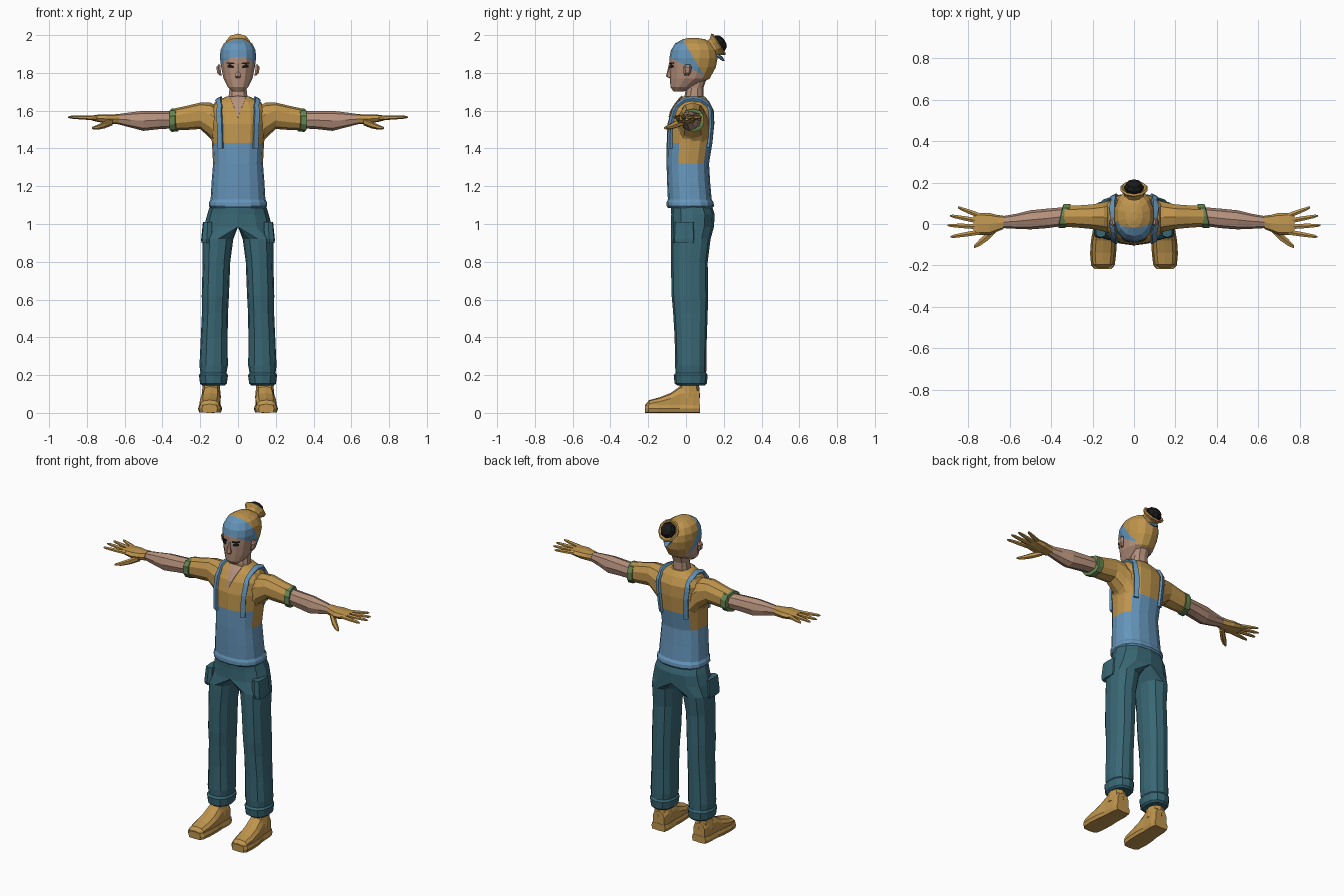
import bpy, bmesh
from math import cos, sin, pi
from mathutils import Vector


def mat(name, *rgb):
    m = bpy.data.materials.new(name)
    m.diffuse_color = (*rgb, 1)
    return m


OCHRE = mat("ochre", .52, .30, .075)
BLUE = mat("blue", .13, .30, .49)
TEAL = mat("teal", .04, .135, .175)
SKIN = mat("skin", .46, .28, .20)
GREEN = mat("green", .13, .23, .08)
BLACK = mat("black", .01, .01, .01)
AXES = {'x': (Vector((0, 1, 0)), Vector((0, 0, 1))),
        'y': (Vector((1, 0, 0)), Vector((0, 0, 1))),
        'z': (Vector((1, 0, 0)), Vector((0, 1, 0)))}


def finish(bm, name, mats, mirror=False, paint=None):
    """Turn a bmesh into an object, colour its faces, mirror it across x."""
    bmesh.ops.recalc_face_normals(bm, faces=bm.faces[:])
    if paint:
        for f in bm.faces:
            f.material_index = paint(f.calc_center_median())
    me = bpy.data.meshes.new(name)
    bm.to_mesh(me)
    bm.free()
    for m in mats:
        me.materials.append(m)
    ob = bpy.data.objects.new(name, me)
    bpy.context.collection.objects.link(ob)
    if mirror:
        ob.modifiers.new("mirror", 'MIRROR')
    return ob


def loft_bm(rings, axis='z', n=8, e=2.3):
    """Rings are (x, y, z, half width, half height), joined along an axis."""
    bm = bmesh.new()
    u, v = AXES[axis] if isinstance(axis, str) else axis
    loops = []
    for x, y, z, a, b in rings:
        loop = []
        for i in range(n):
            t = 2 * pi * i / n - pi / 2
            c, s = cos(t), sin(t)
            c, s = (abs(k) ** (2 / e) * (1 if k > 0 else -1) for k in (c, s))
            loop.append(bm.verts.new(Vector((x, y, z)) + u * a * c + v * b * s))
        loops.append(loop)
    for p, q in zip(loops, loops[1:]):
        for i in range(n):
            bm.faces.new((p[i], p[(i + 1) % n], q[(i + 1) % n], q[i]))
    bm.faces.new(loops[0])
    bm.faces.new(loops[-1])
    return bm


def loft(name, m, rings, axis='z', n=8, e=2.3, mirror=False):
    return finish(loft_bm(rings, axis, n, e), name, [m], mirror)


def span(rows):
    """(z, centre x, half width, front y, back y) to loft rings."""
    return [(cx, (y0 + y1) / 2, z, rx, (y1 - y0) / 2) for z, cx, rx, y0, y1 in rows]


def ribbon(name, m, pts, widths, wdir, target, lift, thick, mirror=False):
    """Flat strip laid on the surface of another part."""
    bm, rows, wdir = bmesh.new(), [], Vector(wdir)
    for k in range(len(pts) - 1):
        for j in range(5 if k == len(pts) - 2 else 4):
            p = Vector(pts[k]).lerp(Vector(pts[k + 1]), j / 4)
            w = widths[k] + (widths[k + 1] - widths[k]) * j / 4
            rows.append([bm.verts.new(p + wdir * w * s / 2) for s in (-1, 0, 1)])
    for a, b in zip(rows, rows[1:]):
        for i in (0, 1):
            bm.faces.new((a[i], a[i + 1], b[i + 1], b[i]))
    ob = finish(bm, name, [m])
    sw = ob.modifiers.new("wrap", 'SHRINKWRAP')
    sw.target, sw.wrap_mode, sw.offset = target, 'ABOVE_SURFACE', lift
    so = ob.modifiers.new("thick", 'SOLIDIFY')
    so.thickness, so.offset = thick, 0
    if mirror:
        ob.modifiers.new("mirror", 'MIRROR')
    return ob


# Trousers: one leg running up into half of the hips, then mirrored
bm = loft_bm(span([
    (.145, .13, .060, -.045, .10), (.155, .13, .071, -.06, .11), (.20, .13, .077, -.065, .115),
    (.212, .13, .069, -.055, .107), (.25, .129, .075, -.058, .108), (.40, .126, .071, -.06, .11),
    (.53, .122, .069, -.068, .115), (.62, .120, .072, -.076, .116), (.80, .114, .073, -.08, .115),
    (.92, .106, .081, -.08, .13), (.985, 0, .180, -.08, .148), (1.05, 0, .163, -.078, .152),
    (1.13, 0, .138, -.08, .125)]), n=12)
for v in bm.verts:
    v.co.x = max(v.co.x, 0)
bmesh.ops.delete(bm, geom=[f for f in bm.faces if all(v.co.x < 1e-5 for v in f.verts)], context='FACES')
finish(bm, "trousers", [TEAL], True)
loft("side_pocket", TEAL, [(.168, -.01, .90, .026, .055), (.165, -.01, .92, .030, .06),
                           (.160, -.01, 1.01, .026, .055)], e=4, mirror=True)

# Shoes: foot, sole and ankle shaft
foot = [(-.212, .150, .034, .045), (-.195, .150, .050, .066), (-.14, .149, .056, .080),
        (-.08, .146, .055, .104), (-.03, .143, .049, .140), (.04, .140, .048, .145), (.072, .140, .040, .12)]
loft("shoe", OCHRE, [(x, y, h / 2 + .002, a, h / 2) for y, x, a, h in foot], 'y', 10, 2.8, True)
loft("shoe_sole", OCHRE, [(x, y * 1.02, .022, a + .007, .022) for y, x, a, h in foot], 'y', 8, 6, True)
loft("shoe_shaft", OCHRE, span([(.08, .142, .052, -.05, .075), (.14, .142, .046, -.035, .07),
                                (.2, .142, .046, -.03, .07)]), mirror=True)

# Torso: bib below, shirt above
torso = finish(loft_bm(span([
    (1.085, 0, .146, -.095, .140), (1.095, 0, .155, -.102, .148), (1.115, 0, .153, -.102, .146),
    (1.13, 0, .145, -.096, .136), (1.22, 0, .140, -.100, .128), (1.32, 0, .132, -.103, .122),
    (1.43, 0, .138, -.102, .140), (1.53, 0, .148, -.098, .150), (1.60, 0, .146, -.078, .148),
    (1.645, 0, .122, -.048, .125), (1.675, 0, .062, -.022, .100)]), n=16, e=2.4),
    "torso", [OCHRE, BLUE],
    paint=lambda c: int(c.z < 1.32 or (c.z < 1.43 and (c.y < -.03 or c.y > .10))))
ribbon("shoulder_strap", BLUE, [(.10, -.10, 1.40), (.105, -.10, 1.53), (.103, -.06, 1.63), (.10, .04, 1.67),
                                (.10, .12, 1.63), (.10, .15, 1.53), (.095, .14, 1.40)],
       [.030] * 7, (1, 0, 0), torso, .007, .014, True)
ribbon("open_collar", SKIN, [(0, -.09, 1.565), (0, -.06, 1.63), (0, -.02, 1.672)],
       [.004, .05, .085], (1, 0, 0), torso, .003, .004)

# Arms
loft("sleeve", OCHRE, [(.10, .035, 1.50, .088, .118), (.145, .035, 1.547, .074, .095), (.20, .035, 1.573, .062, .070),
                       (.27, .036, 1.562, .056, .064), (.345, .037, 1.553, .052, .057)], 'x', 10, mirror=True)
bm = loft_bm([(.318, .038, 1.551, .052, .052), (.32, .038, 1.551, .061, .062), (.353, .038, 1.549, .061, .061),
              (.355, .038, 1.549, .048, .048)], 'x', 10)
for v in bm.verts:
    v.co.x -= .22 * (v.co.y - .038)
finish(bm, "arm_band", [GREEN], True)
loft("forearm", SKIN, [(.33, .037, 1.552, .045, .045), (.42, .027, 1.550, .047, .048), (.50, .020, 1.546, .046, .053),
                       (.57, .013, 1.551, .036, .040), (.65, .008, 1.556, .027, .024)], 'x', 8, mirror=True)

# Gloves: palm, four fingers and thumb
loft("glove", OCHRE, [(.63, .008, 1.556, .032, .027), (.66, .004, 1.555, .040, .025), (.70, .000, 1.557, .054, .024),
                      (.75, .001, 1.560, .053, .018), (.775, .001, 1.561, .047, .012)], 'x', 8, 2.8, True)
for i, (y0, x1, y1) in enumerate([(.040, .850, .080), (.014, .888, .040), (-.013, .900, -.006), (-.039, .886, -.062)]):
    p, q = Vector((.745, y0, 1.561)), Vector((x1, y1, 1.566))
    loft(f"finger_{i + 1}", OCHRE, [(*p.lerp(q, t), r, r * .85) for t, r in
                                    ((0, .0145), (.5, .0125), (.9, .009), (1, .004))], 'x', 6, 2, True)
loft("thumb", OCHRE, [(.665, -.020, 1.542, .022, .020), (.705, -.058, 1.525, .024, .018), (.745, -.090, 1.512, .019, .013),
                      (.772, -.110, 1.508, .008, .006)], 'x', 6, 2, True)

# Neck and head, cut along the edges of the headband and the cap
loft("neck", SKIN, span([(1.63, 0, .066, -.022, .10), (1.675, 0, .052, -.008, .092),
                         (1.72, 0, .047, .0, .092), (1.80, 0, .055, .0, .12)]), n=10)
bm = loft_bm(span([
    (1.702, 0, .030, -.066, -.01), (1.725, 0, .056, -.082, .045), (1.77, 0, .079, -.086, .125),
    (1.83, 0, .091, -.089, .158), (1.88, 0, .098, -.088, .168), (1.92, 0, .095, -.080, .164),
    (1.955, 0, .078, -.058, .142), (1.978, 0, .042, -.018, .10), (1.985, 0, .015, .015, .06)]), n=14, e=2.2)
cap = (Vector((0, -.015, 1.972)), Vector((0, .175, .105)))
band = (Vector((0, -.09, 1.885)), Vector((0, .085, .16)))
for co, no in (cap, band):
    bmesh.ops.bisect_plane(bm, geom=bm.verts[:] + bm.edges[:] + bm.faces[:], plane_co=co, plane_no=no)
head = finish(bm, "head", [SKIN, BLUE, OCHRE],
              paint=lambda c: 2 if (c - cap[0]).dot(cap[1]) > 0 else int((c - band[0]).dot(band[1]) > 0))

# Face
ribbon("eye", BLACK, [(.026, -.09, 1.832), (.050, -.09, 1.836), (.068, -.08, 1.834)], [.012, .022, .010],
       (0, 0, 1), head, .002, .004, True)
ribbon("eyebrow", BLACK, [(.020, -.09, 1.850), (.074, -.08, 1.853)], [.007, .005],
       (0, 0, 1), head, .003, .006, True)
loft("nose", SKIN, [(0, -.082, 1.774, .013, .010), (0, -.088, 1.782, .017, .019),
                    (0, -.086, 1.81, .011, .013), (0, -.082, 1.85, .008, .008)], n=6)
loft("ear", SKIN, [(.090, .004, 1.785, .006, .010), (.100, .006, 1.80, .012, .018),
                   (.104, .008, 1.83, .012, .022), (.098, .010, 1.845, .006, .012)], n=6, mirror=True)

# Bun: flared cap end around dark hair, with a small knot below
axis = Vector((0, .84, .54))
tilt = (Vector((1, 0, 0)), Vector((0, -.54, .84)))


def along(rows):
    base = Vector((0, .10, 1.905))
    return [(*(base + axis * d), r, r) for d, r in rows]


loft("bun_cover", OCHRE, along([(0, .060), (.035, .044), (.065, .052), (.085, .068), (.092, .060), (.08, .045)]),
     tilt, 10, 2)
loft("bun_hair", BLACK, along([(.06, .042), (.095, .048), (.115, .036), (.124, .015)]), tilt, 8, 2)
loft("knot", BLUE, [(0, .155, 1.90, .022, .018), (0, .178, 1.885, .024, .016), (0, .200, 1.862, .008, .006)], n=6)
